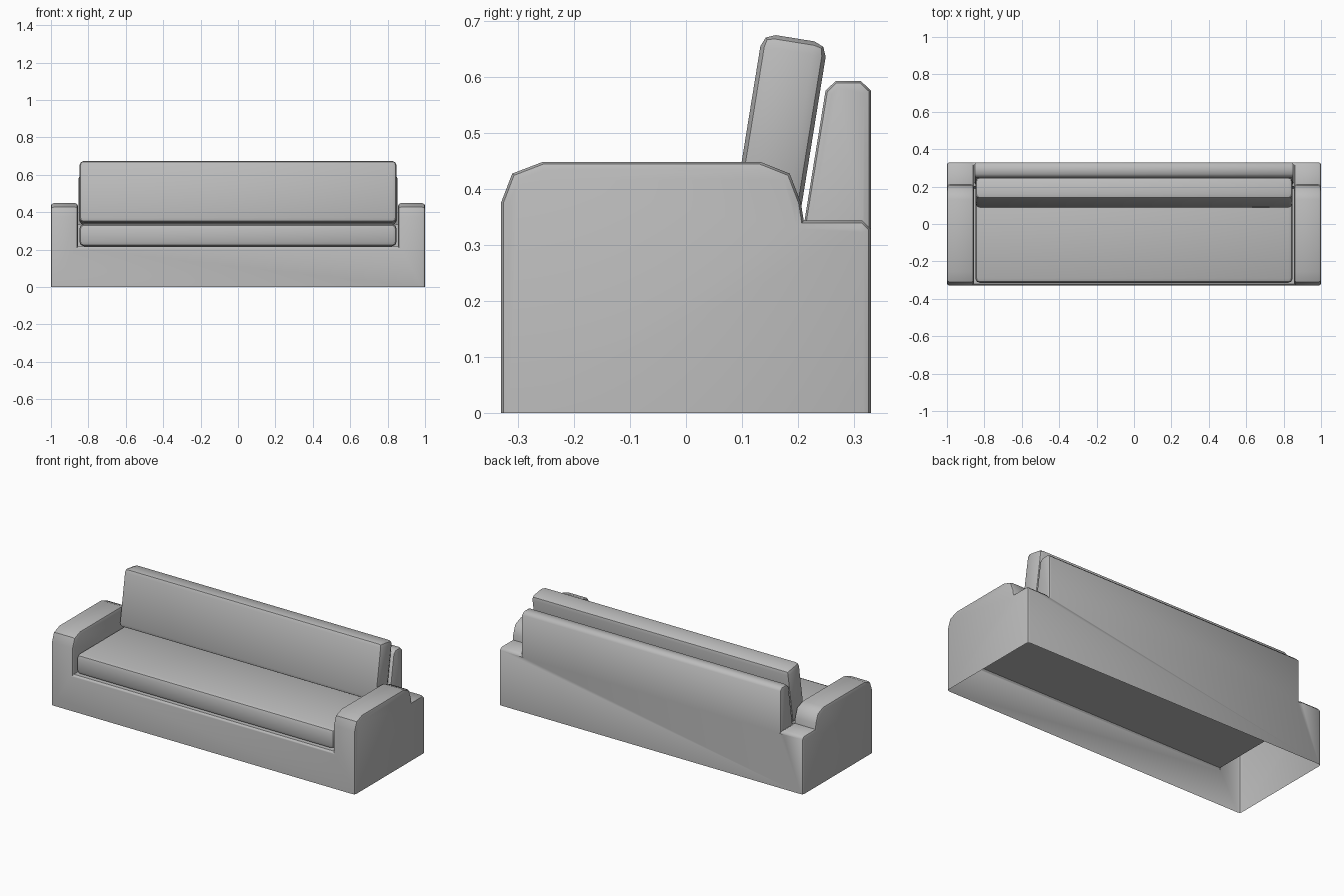
import bpy, bmesh, math
from mathutils import Matrix

cube = bpy.data.objects.get("Cube")
if cube:
    bpy.data.objects.remove(cube, do_unlink=True)

# Grey upholstery
fabric = bpy.data.materials.new("grey_fabric")
fabric.use_nodes = True
grey = (0.5, 0.5, 0.5, 1)
fabric.diffuse_color = grey
fabric.node_tree.nodes["Principled BSDF"].inputs["Base Color"].default_value = grey


def make_object(name, bm):
    mesh = bpy.data.meshes.new(name)
    bmesh.ops.recalc_face_normals(bm, faces=bm.faces)
    bm.to_mesh(mesh)
    bm.free()
    mesh.materials.append(fabric)
    obj = bpy.data.objects.new(name, mesh)
    bpy.context.collection.objects.link(obj)
    return obj


def activate(obj):
    bpy.ops.object.select_all(action='DESELECT')
    obj.select_set(True)
    bpy.context.view_layer.objects.active = obj


def smooth(obj):
    activate(obj)
    bpy.ops.object.shade_smooth_by_angle(angle=math.radians(44))


def extrude_profile(name, profile, x0, x1, round_width=0):
    """Sweep a (y, z) profile along x and round the outline of both ends."""
    bm = bmesh.new()
    start = bm.faces.new([bm.verts.new((x0, y, z)) for y, z in profile])
    swept = bmesh.ops.extrude_face_region(bm, geom=[start], use_keep_orig=True)
    moved = [g for g in swept["geom"] if isinstance(g, bmesh.types.BMVert)]
    bmesh.ops.translate(bm, verts=moved, vec=(x1 - x0, 0, 0))
    bmesh.ops.recalc_face_normals(bm, faces=bm.faces)
    if round_width:
        rim = [e for e in bm.edges
               if abs(e.verts[0].co.x - e.verts[1].co.x) < 1e-4
               and max(v.co.z for v in e.verts) > 0.01]
        bmesh.ops.bevel(bm, geom=rim, offset=round_width, segments=2,
                        profile=0.5, affect='EDGES', clamp_overlap=True)
    return make_object(name, bm)


def cushion(name, size, centre, tilt=0):
    bm = bmesh.new()
    bmesh.ops.create_cube(bm, size=1, matrix=Matrix.Diagonal((*size, 1)))
    bmesh.ops.bevel(bm, geom=bm.edges[:], offset=0.024, segments=2,
                    profile=0.5, affect='EDGES')
    place = Matrix.Translation(centre) @ Matrix.Rotation(tilt, 4, 'X')
    bmesh.ops.transform(bm, matrix=place, verts=bm.verts)
    smooth(make_object(name, bm))


# Frame: seat base with a raised rear rail
base_profile = [(-0.33, 0), (-0.33, 0.205), (-0.32, 0.217), (0.19, 0.217),
                (0.2, 0.335), (0.315, 0.335), (0.33, 0.325), (0.33, 0)]
frame = extrude_profile("sofa_frame", base_profile, -0.95, 0.95)

# Arms with rounded fronts that step down to a low rear shelf
arm_profile = [(-0.33, 0), (-0.33, 0.375), (-0.31, 0.427), (-0.255, 0.448),
               (0.132, 0.448), (0.185, 0.427), (0.205, 0.375), (0.21, 0.343),
               (0.315, 0.343), (0.33, 0.328), (0.33, 0)]
back_profile = [(0.19, 0.21), (0.249, 0.575), (0.267, 0.592), (0.312, 0.592),
                (0.33, 0.575), (0.33, 0.21)]
parts = [extrude_profile("arm", arm_profile, s * 0.856, s, 0.014) for s in (-1, 1)]
parts.append(extrude_profile("backrest", back_profile, -0.853, 0.853, 0.012))

# Join the upholstered frame into one shell
activate(frame)
for part in parts:
    join = frame.modifiers.new("join", 'BOOLEAN')
    join.operation = 'UNION'
    join.solver = 'EXACT'
    join.object = part
    bpy.ops.object.modifier_apply(modifier=join.name)
    bpy.data.objects.remove(part, do_unlink=True)

# Open underside
bm = bmesh.new()
bm.from_mesh(frame.data)
under = [f for f in bm.faces if all(v.co.z < 0.001 for v in f.verts)]
bmesh.ops.delete(bm, geom=under, context='FACES')
bmesh.ops.dissolve_limit(bm, angle_limit=0.01, verts=bm.verts, edges=bm.edges)
bm.to_mesh(frame.data)
bm.free()
smooth(frame)

# Loose cushions
cushion("seat_cushion", (1.696, 0.505, 0.118), (0, -0.0625, 0.277))
cushion("back_cushion", (1.696, 0.118, 0.335), (0, 0.168, 0.503), -math.radians(9.2))
